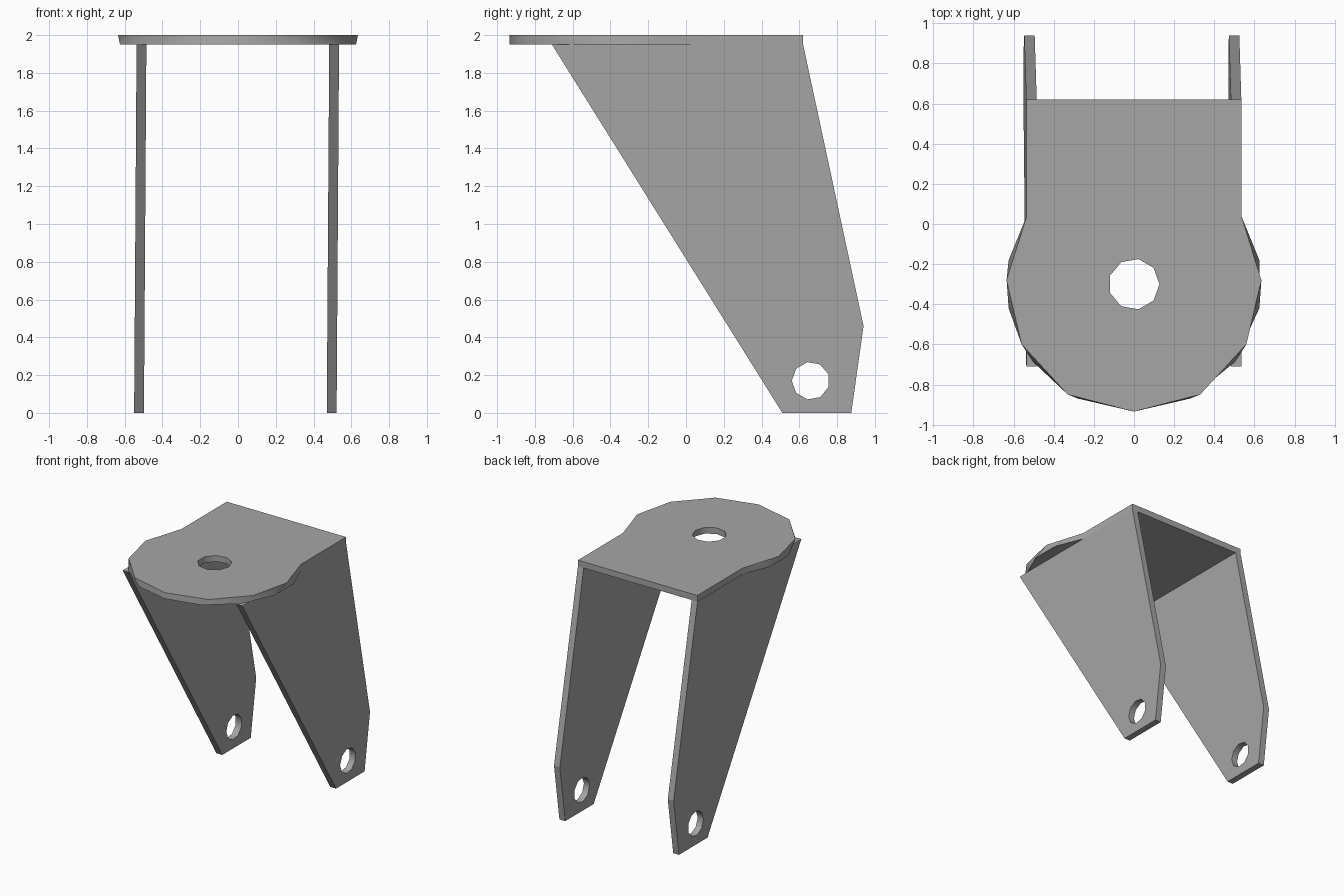
import bpy, bmesh, math
from mathutils import Vector

if "Cube" in bpy.data.objects:
    bpy.data.objects.remove(bpy.data.objects["Cube"])

# Mid-grey metal
grey = bpy.data.materials.new("grey_metal")
grey.diffuse_color = (.38, .38, .38, 1)
grey.use_nodes = True
grey.node_tree.nodes["Principled BSDF"].inputs["Base Color"].default_value = grey.diffuse_color


def ring(cx, cy, r, n, start):
    """Points of a regular n-sided hole."""
    return [(cx + r * math.cos(start + i * math.tau / n),
             cy + r * math.sin(start + i * math.tau / n)) for i in range(n)]


def holed_plate(name, end_a, end_b, normal, smooth_rim):
    """Solid between two matching ends; each end is [outline, hole] in 3D."""
    bm = bmesh.new()
    ends = []
    for loops in (end_a, end_b):
        made, edges = [], []
        for pts in loops:
            vs = [bm.verts.new(p) for p in pts]
            edges += [bm.edges.new((vs[i - 1], vs[i])) for i in range(len(vs))]
            made.append(vs)
        bmesh.ops.triangle_fill(bm, edges=edges, use_beauty=True,
                                normal=Vector(normal))
        ends.append(made)
    # Walls: the hole is always smooth, the outer rim only where it is round
    for a, b, smooth in zip(*ends, (smooth_rim, True)):
        for i in range(len(a)):
            wall = bm.faces.new((a[i - 1], a[i], b[i], b[i - 1]))
            wall.smooth = smooth
    bmesh.ops.recalc_face_normals(bm, faces=bm.faces)
    for e in bm.edges:
        e.smooth = e.calc_face_angle(0) < math.radians(45)
    mesh = bpy.data.meshes.new(name)
    bm.to_mesh(mesh)
    bm.free()
    mesh.materials.append(grey)
    obj = bpy.data.objects.new(name, mesh)
    bpy.context.collection.objects.link(obj)
    return obj


def mirrored(half):
    """Right half outline, rear to front, completed on the left side."""
    return half + [(-x, y) for x, y in reversed(half[:-1])]


# Top plate: square rear, coarse round front, faceted differently below
top = mirrored([(.535, .62), (.535, .04), (.585, -.12), (.635, -.28),
                (.56, -.60), (.33, -.85), (0, -.935)])
bottom = mirrored([(.535, .62), (.535, .04), (.625, -.18), (.625, -.42),
                   (.50, -.69), (.28, -.87), (0, -.935)])
pivot_hole = ring(0, -.30, .127, 9, 0)
holed_plate("top_plate",
            [[(x, y, 2.0) for x, y in p] for p in (top, pivot_hole)],
            [[(x, y, 1.95) for x, y in p] for p in (bottom, pivot_hole)],
            (0, 0, 1), True)

# Fork legs: tapered side plates with an axle hole, leaning slightly in x
leg_profile = [(-.71, 1.95), (.62, 1.95), (.94, .46), (.875, 0), (.51, 0)]
axle_hole = ring(.66, .17, .10, 9, math.pi)
for name, x0 in (("left_leg", -.55), ("right_leg", .47)):
    sides = [[[(x + .013 * z / 1.95, y, z) for y, z in p]
              for p in (leg_profile, axle_hole)] for x in (x0, x0 + .052)]
    holed_plate(name, sides[0], sides[1], (1, 0, 0), False)
